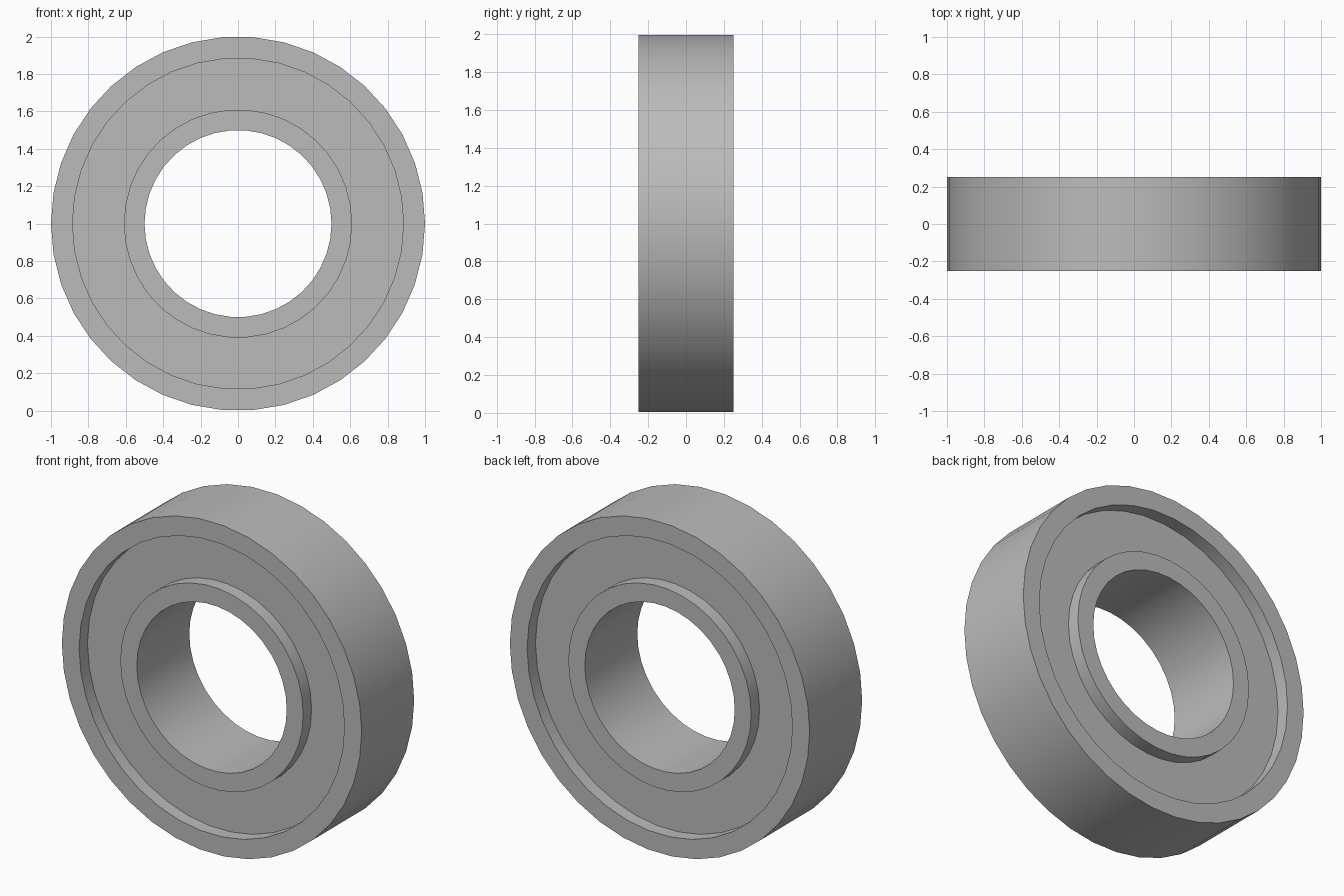
import bpy, bmesh, math
from mathutils import Vector

if "Cube" in bpy.data.objects:
    bpy.data.objects.remove(bpy.data.objects["Cube"])

SIDES = 38
CENTRE = Vector((0, 0, 1))

steel = bpy.data.materials.new("steel_grey")
steel.use_nodes = True
grey = (0.5, 0.5, 0.5, 1)
steel.diffuse_color = grey
steel.node_tree.nodes["Principled BSDF"].inputs["Base Color"].default_value = grey


def ring(name, inner, outer, half_width):
    """Turn a rectangular section about the y axis."""
    bm = bmesh.new()
    section = [(inner, -half_width), (outer, -half_width),
               (outer, half_width), (inner, half_width)]
    verts = [bm.verts.new((r, y, 1)) for r, y in section]
    edges = [bm.edges.new((verts[i], verts[(i + 1) % 4])) for i in range(4)]
    bmesh.ops.spin(bm, geom=verts + edges, cent=CENTRE, axis=(0, 1, 0),
                   angle=math.tau, steps=SIDES, use_merge=True)
    bmesh.ops.remove_doubles(bm, verts=bm.verts, dist=0.0001)
    bmesh.ops.recalc_face_normals(bm, faces=bm.faces)
    mesh = bpy.data.meshes.new(name)
    bm.to_mesh(mesh)
    bm.free()
    mesh.materials.append(steel)
    obj = bpy.data.objects.new(name, mesh)
    bpy.context.collection.objects.link(obj)
    bpy.ops.object.select_all(action='DESELECT')
    obj.select_set(True)
    bpy.context.view_layer.objects.active = obj
    bpy.ops.object.shade_smooth_by_angle(angle=math.radians(30))


# Outer and inner races, with a recessed shield bedded between them
ring("outer_race", 0.885, 1.0, 0.25)
ring("inner_race", 0.5, 0.61, 0.25)
ring("shield", 0.59, 0.905, 0.17)
